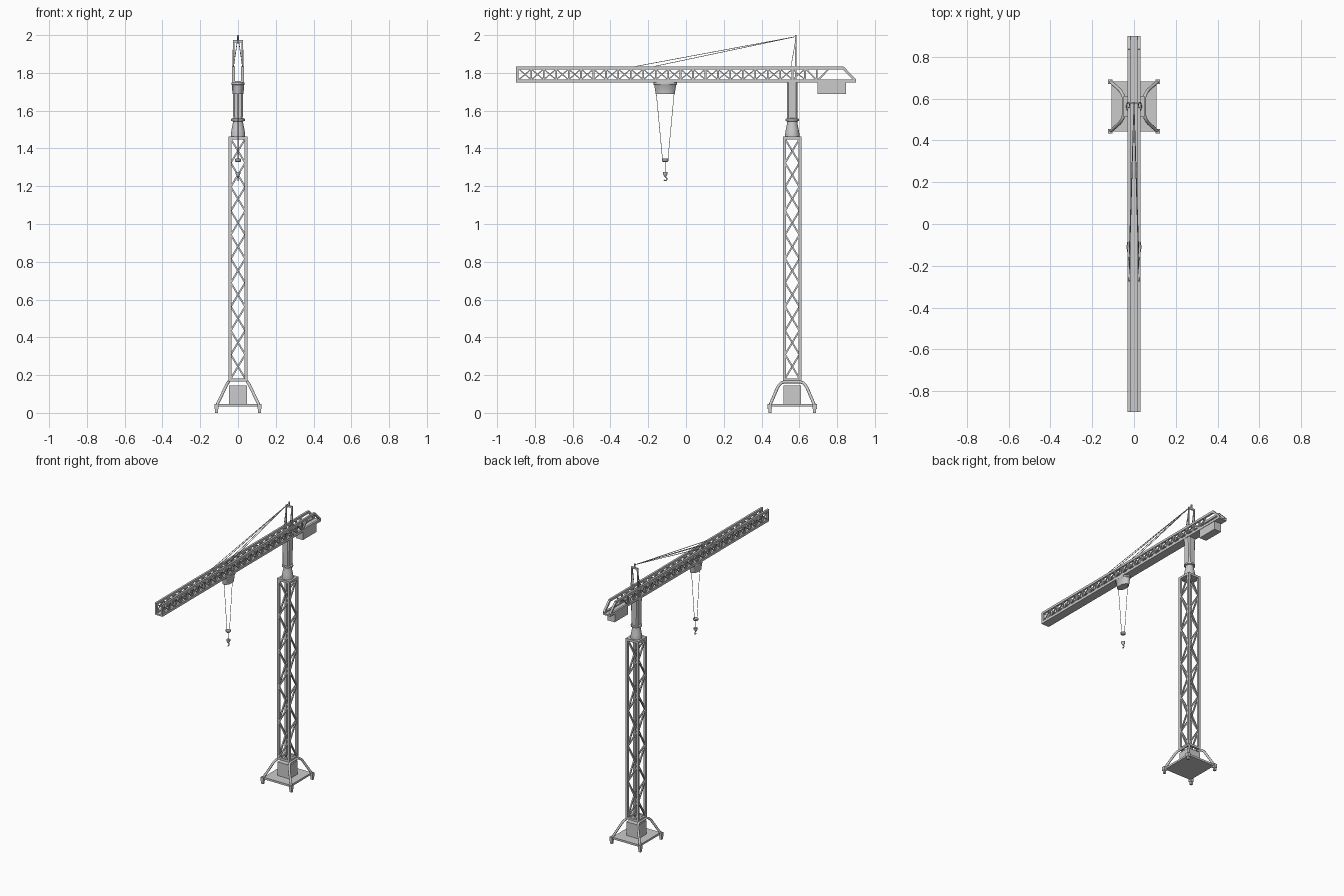
import bpy, bmesh, math
from mathutils import Vector, Matrix

if "Cube" in bpy.data.objects:
    bpy.data.objects.remove(bpy.data.objects["Cube"])

CY = 0.5625  # tower axis in y


def finish(name, bm, smooth=False):
    bmesh.ops.recalc_face_normals(bm, faces=bm.faces)
    me = bpy.data.meshes.new(name)
    bm.to_mesh(me)
    bm.free()
    ob = bpy.data.objects.new(name, me)
    bpy.context.collection.objects.link(ob)
    if smooth:
        bpy.ops.object.select_all(action='DESELECT')
        bpy.context.view_layer.objects.active = ob
        ob.select_set(True)
        bpy.ops.object.shade_smooth_by_angle(angle=math.radians(35))
    return ob


def box(bm, x0, x1, y0, y1, z0, z1):
    m = Matrix.Translation(((x0 + x1) / 2, (y0 + y1) / 2, (z0 + z1) / 2))
    bmesh.ops.create_cube(bm, size=1, matrix=m @ Matrix.Diagonal((x1 - x0, y1 - y0, z1 - z0, 1)))


def bar(bm, a, b, w, d, side):
    """Rectangular strut from a to b, d thick along 'side' and w across it."""
    a, b, s = Vector(a), Vector(b), Vector(side)
    t = (b - a).normalized()
    s = (s - t * s.dot(t)).normalized()
    n = s.cross(t)
    rot = Matrix((n, s, t)).transposed().to_4x4()
    m = Matrix.Translation((a + b) / 2) @ rot @ Matrix.Diagonal((w, d, (b - a).length, 1))
    bmesh.ops.create_cube(bm, size=1, matrix=m)


def lathe(name, profile, centre, sy=1.0, sx=1.0, seg=24):
    bm = bmesh.new()
    rings = [[bm.verts.new((centre[0] + sx * r * math.cos(2 * math.pi * i / seg),
                            centre[1] + sy * r * math.sin(2 * math.pi * i / seg), z))
              for i in range(seg)] for r, z in profile]
    for p, q in zip(rings, rings[1:]):
        for i in range(seg):
            j = (i + 1) % seg
            bm.faces.new((p[i], p[j], q[j], q[i]))
    bm.faces.new(rings[0])
    bm.faces.new(rings[-1])
    return finish(name, bm, True)


def tube(name, pts, r, res=3):
    cu = bpy.data.curves.new(name, 'CURVE')
    cu.dimensions = '3D'
    cu.bevel_depth, cu.bevel_resolution, cu.use_fill_caps = r, res, True
    sp = cu.splines.new('POLY')
    sp.points.add(len(pts) - 1)
    for p, c in zip(sp.points, pts):
        p.co = (*c, 1)
    ob = bpy.data.objects.new(name, cu)
    bpy.context.collection.objects.link(ob)
    bpy.ops.object.select_all(action='DESELECT')
    bpy.context.view_layer.objects.active = ob
    ob.select_set(True)
    bpy.ops.object.convert(target='MESH')
    bpy.ops.object.shade_smooth_by_angle(angle=math.radians(40))


# Base plate and ballast block
bm = bmesh.new()
box(bm, -0.108, 0.108, CY - 0.12, CY + 0.12, 0.033, 0.047)
finish("base_plate", bm)
bm = bmesh.new()
box(bm, -0.048, 0.048, CY - 0.046, CY + 0.046, 0.047, 0.145)
finish("ballast_block", bm)

# Feet at the plate corners
bm = bmesh.new()
for sx in (-1, 1):
    for sy in (-1, 1):
        x, y = sx * 0.113, CY + sy * 0.119
        box(bm, x - 0.011, x + 0.011, y - 0.011, y + 0.011, 0.02, 0.048)
        box(bm, x - 0.008, x + 0.008, y - 0.008, y + 0.008, 0.0, 0.02)
finish("feet", bm)

# Bent support tubes, one on each side
half = [(0.112, 0.118, 0.04), (0.068, 0.079, 0.132), (0.061, 0.069, 0.148),
        (0.054, 0.057, 0.159), (0.05, 0.042, 0.164)]
for sx, n in ((-1, "left"), (1, "right")):
    pts = [(sx * x, CY + y, z) for x, y, z in half]
    pts += [(sx * x, CY - y, z) for x, y, z in reversed(half)]
    tube(n + "_support_tube", pts, 0.008)

# Tower: corner posts, end frames, zigzag lacing
bm = bmesh.new()
for sx in (-1, 1):
    for sy in (-1, 1):
        x, y = sx * 0.042, CY + sy * 0.042
        box(bm, x - 0.008, x + 0.008, y - 0.008, y + 0.008, 0.166, 1.462)
finish("tower_posts", bm)
bm = bmesh.new()
for z0, z1 in ((0.166, 0.182), (1.448, 1.464)):
    for s in (-1, 1):
        a, b = sorted((s * 0.034, s * 0.05))
        box(bm, a, b, CY - 0.05, CY + 0.05, z0, z1)
        box(bm, -0.034, 0.034, CY + a, CY + b, z0, z1)
box(bm, -0.045, 0.045, CY - 0.045, CY + 0.045, 1.452, 1.463)
finish("tower_end_frames", bm)
bm = bmesh.new()
N, Z0, Z1 = 10, 0.182, 1.45
dz = (Z1 - Z0) / N
for i in range(N):
    za, zb = Z0 + i * dz, Z0 + (i + 1) * dz
    e = 0.038 if i % 2 else -0.038
    for s in (-1, 1):
        k = e * s
        bar(bm, (-k, CY + s * 0.042, za), (k, CY + s * 0.042, zb), 0.009, 0.009, (0, 1, 0))
        bar(bm, (s * 0.042, CY - k, za), (s * 0.042, CY + k, zb), 0.009, 0.009, (1, 0, 0))
finish("tower_lacing", bm)

# Slewing turret and column
lathe("slewing_turret", [(0.038, 1.46), (0.038, 1.475), (0.034, 1.5), (0.028, 1.53), (0.027, 1.543),
                         (0.037, 1.546), (0.037, 1.556), (0.028, 1.56)], (0, CY))
bm = bmesh.new()
box(bm, -0.029, 0.029, CY - 0.028, CY + 0.028, 1.556, 1.755)
for v in bm.verts:
    if v.co.z < 1.6:
        v.co.x *= 0.86
bmesh.ops.bevel(bm, geom=[e for e in bm.edges if abs(e.verts[0].co.z - e.verts[1].co.z) > 0.1],
                offset=0.008, segments=1, affect='EDGES')
finish("slewing_column", bm)

# Jib: floor, chords and slanted tail
bm = bmesh.new()
box(bm, -0.03, 0.03, -0.9, 0.9, 1.748, 1.758)
finish("jib_floor", bm)
bm = bmesh.new()
for s in (-1, 1):
    a, b = sorted((s * 0.017, s * 0.031))
    box(bm, a, b, -0.9, 0.835, 1.818, 1.834)
    box(bm, a, b, -0.9, 0.9, 1.748, 1.766)
    box(bm, a, b, -0.9, -0.886, 1.76, 1.82)
    bar(bm, (s * 0.024, 0.832, 1.826), (s * 0.024, 0.895, 1.762), 0.014, 0.014, (1, 0, 0))
finish("jib_chords", bm)

# Jib lattice: crossed bays and tail braces
bm = bmesh.new()
M, Y0, Y1 = 23, -0.885, 0.63
dy = (Y1 - Y0) / M
lo, hi = 1.764, 1.82
for s in (-1, 1):
    x = s * 0.024
    for i in range(M):
        ya, yb = Y0 + i * dy, Y0 + (i + 1) * dy
        bar(bm, (x, ya, lo), (x, yb, hi), 0.006, 0.006, (1, 0, 0))
        bar(bm, (x, yb, lo), (x, ya, hi), 0.006, 0.006, (1, 0, 0))
        bar(bm, (x, yb, lo), (x, yb, hi), 0.009, 0.009, (1, 0, 0))
    for ya, za, yb, zb in ((0.635, hi, 0.69, lo), (0.692, lo, 0.692, hi), (0.7, lo, 0.755, hi)):
        bar(bm, (x, ya, za), (x, yb, zb), 0.009, 0.009, (1, 0, 0))
finish("jib_lattice", bm)

# Counterweight
bm = bmesh.new()
box(bm, -0.028, 0.028, 0.697, 0.848, 1.688, 1.75)
finish("counterweight", bm)

# Top frame with tip and back stays
bm = bmesh.new()
for s in (-1, 1):
    bar(bm, (s * 0.028, 0.581, 1.75), (s * 0.022, 0.581, 1.972), 0.009, 0.007, (0, 1, 0))
    bar(bm, (s * 0.024, 0.555, 1.83), (s * 0.02, 0.58, 1.97), 0.003, 0.003, (0, 1, 0))
box(bm, -0.026, 0.026, 0.577, 0.585, 1.962, 1.974)
box(bm, -0.004, 0.004, 0.577, 0.585, 1.97, 2.0)
finish("top_frame", bm)

# Stay cables
tip = (0, 0.581, 1.992)
for s, n in ((-1, "left"), (1, "right")):
    tube(n + "_long_stay", [tip, (s * 0.024, -0.28, 1.832)], 0.0018, 1)
    tube(n + "_short_stay", [tip, (s * 0.024, -0.18, 1.832)], 0.0018, 1)

# Trolley, hoist ropes, pulley block and hook
TY = -0.11
lathe("trolley", [(0.05, 1.688), (0.058, 1.735), (0.062, 1.738), (0.062, 1.75)], (0, TY), sx=0.57)
for s, n in ((-1, "front"), (1, "rear")):
    tube(n + "_hoist_rope", [(0, TY + s * 0.047, 1.69), (0, TY + s * 0.014, 1.338)], 0.0016, 1)
lathe("pulley_block", [(0.012, 1.328), (0.017, 1.334), (0.017, 1.344), (0.012, 1.346)], (0, TY), seg=16)
tube("hook_wire", [(0, TY, 1.33), (0, TY, 1.27)], 0.0008, 1)
lathe("hook_block", [(0.004, 1.25), (0.008, 1.256), (0.013, 1.266), (0.013, 1.276)], (0, TY), seg=16)
hook = [(0, TY, 1.255), (0, TY, 1.248)]
hook += [(0, TY + 0.009 * math.sin(a), 1.239 + 0.009 * math.cos(a))
         for a in [math.radians(d) for d in range(20, 260, 30)]]
tube("hook", hook, 0.003, 2)
